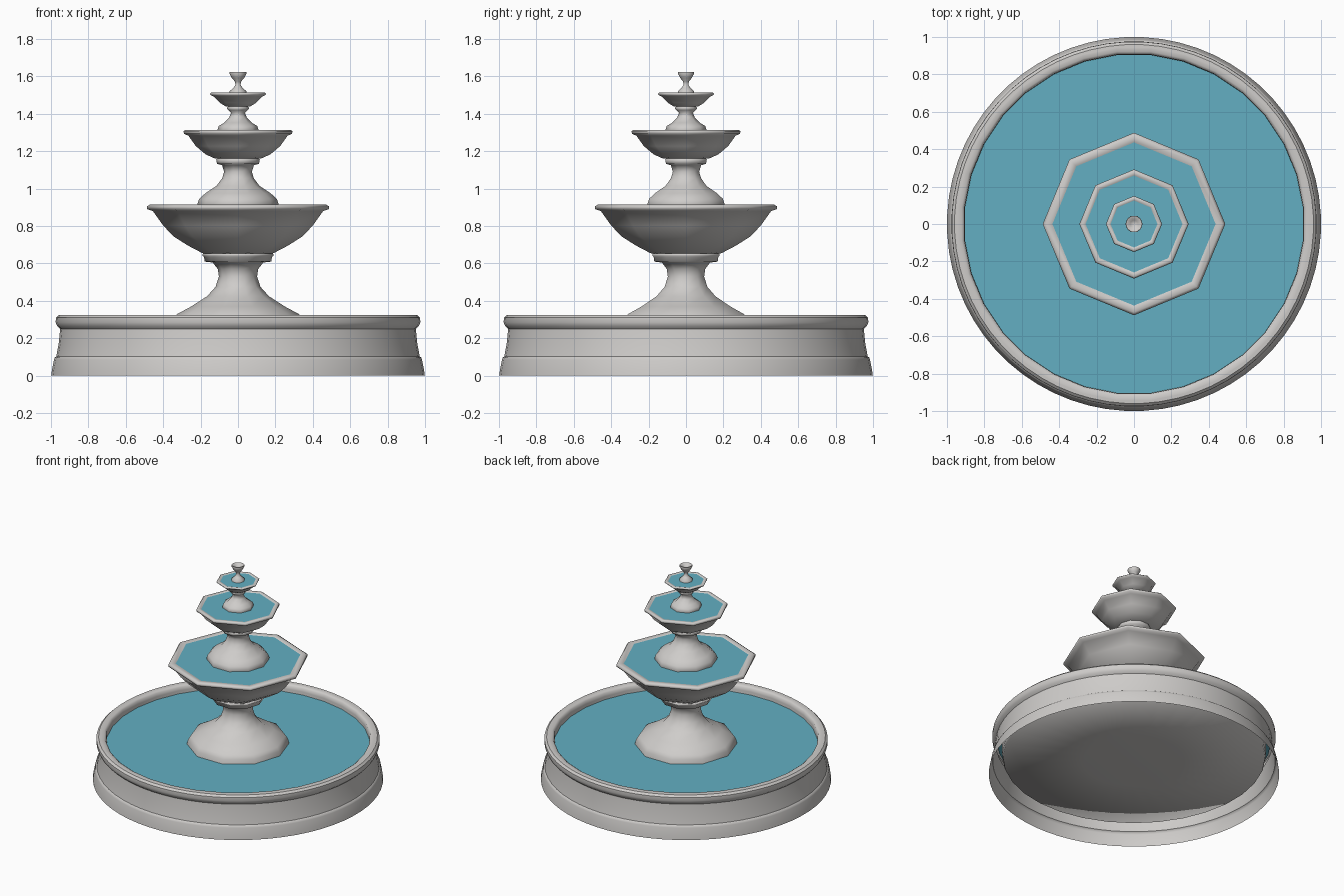
import bpy, bmesh, math


def material(name, rgb):
    m = bpy.data.materials.new(name)
    m.diffuse_color = (*rgb, 1)
    return m


stone = material("pale_stone", (0.62, 0.605, 0.59))
water = material("blue_water", (0.125, 0.43, 0.54))


def finish(name, bm, mat, angle):
    me = bpy.data.meshes.new(name)
    bm.to_mesh(me)
    bm.free()
    me.materials.append(mat)
    ob = bpy.data.objects.new(name, me)
    bpy.context.collection.objects.link(ob)
    bpy.ops.object.select_all(action='DESELECT')
    ob.select_set(True)
    bpy.context.view_layer.objects.active = ob
    bpy.ops.object.shade_smooth_by_angle(angle=math.radians(angle))
    return ob


def lathe(name, profile, sides, phase=0.0, angle=75):
    """Revolve (radius, z) points, listed outside upward, about z."""
    bm = bmesh.new()
    rings = []
    for r, z in profile:
        if r == 0:
            rings.append([bm.verts.new((0, 0, z))] * sides)
            continue
        rings.append([bm.verts.new((r * math.cos(phase + math.tau * i / sides),
                                    r * math.sin(phase + math.tau * i / sides), z))
                      for i in range(sides)])
    for a, b in zip(rings, rings[1:]):
        for i in range(sides):
            j = (i + 1) % sides
            quad = [a[i], a[j], b[j], b[i]]
            bm.faces.new(list(dict.fromkeys(quad)))
    return finish(name, bm, stone, angle)


def pool(name, r, z, sides, phase=0.0):
    bm = bmesh.new()
    bm.faces.new([bm.verts.new((r * math.cos(phase + math.tau * i / sides),
                                r * math.sin(phase + math.tau * i / sides), z))
                  for i in range(sides)])
    return finish(name, bm, water, 30)


# Ground basin: flared round wall with a rolled rim, open underneath
N = 32
half = math.pi / N
lathe("basin_wall", [(1.0, 0), (0.996, 0.03), (0.985, 0.085), (0.981, 0.097), (0.973, 0.103),
                     (0.96, 0.17), (0.952, 0.25), (0.968, 0.265), (0.976, 0.285),
                     (0.975, 0.31), (0.96, 0.324), (0.94, 0.325)], 64, half / 2, 40)
# Faceted inner lining and shallow dished floor
lathe("basin_lining", [(0.945, 0.325), (0.925, 0.325), (0.911, 0.315), (0.908, 0.29),
                       (0.908, 0.15), (0.902, 0.13), (0.35, 0.105), (0, 0.1)], N, half)
pool("basin_water", 0.945, 0.267, N, half)

# Octagonal tiers: pedestal, bowl and water
lathe("lower_pedestal", [(0.36, 0.13), (0.355, 0.25), (0.345, 0.3), (0.328, 0.328),
                         (0.25, 0.37), (0.165, 0.425), (0.12, 0.475), (0.102, 0.53),
                         (0.108, 0.57), (0.135, 0.605), (0.178, 0.61), (0.182, 0.635),
                         (0.19, 0.642), (0.188, 0.652), (0.15, 0.66)], 10)
lathe("lower_bowl", [(0.14, 0.65), (0.19, 0.655), (0.27, 0.697), (0.345, 0.745),
                     (0.40, 0.803), (0.455, 0.88), (0.485, 0.89), (0.488, 0.905),
                     (0.472, 0.914), (0.44, 0.912), (0.40, 0.87), (0.30, 0.77),
                     (0.15, 0.70)], 8)
pool("lower_water", 0.44, 0.908, 8)

lathe("middle_pedestal", [(0.21, 0.89), (0.216, 0.92), (0.208, 0.945), (0.175, 0.975),
                          (0.115, 1.015), (0.085, 1.055), (0.074, 1.09), (0.085, 1.125),
                          (0.112, 1.133), (0.117, 1.155), (0.1, 1.17)], 10)
lathe("middle_bowl", [(0.09, 1.158), (0.13, 1.163), (0.175, 1.185), (0.225, 1.227),
                      (0.265, 1.283), (0.288, 1.293), (0.292, 1.307), (0.282, 1.314),
                      (0.262, 1.312), (0.24, 1.285), (0.18, 1.22), (0.09, 1.18)], 8)
pool("middle_water", 0.264, 1.308, 8)

lathe("upper_pedestal", [(0.105, 1.295), (0.11, 1.315), (0.103, 1.335), (0.075, 1.352),
                         (0.047, 1.38), (0.037, 1.405), (0.053, 1.42), (0.06, 1.43),
                         (0.05, 1.445)], 8)
lathe("upper_bowl", [(0.045, 1.436), (0.068, 1.441), (0.095, 1.458), (0.13, 1.493),
                     (0.147, 1.5), (0.15, 1.507), (0.143, 1.513), (0.127, 1.511),
                     (0.12, 1.5), (0.09, 1.475)], 8)
pool("upper_water", 0.128, 1.508, 8)

# Top finial cup
lathe("finial_cup", [(0.046, 1.5), (0.044, 1.522), (0.025, 1.538), (0.014, 1.555),
                     (0.016, 1.572), (0.033, 1.592), (0.046, 1.616), (0.044, 1.625),
                     (0.034, 1.623), (0.02, 1.61), (0, 1.604)], 10)
